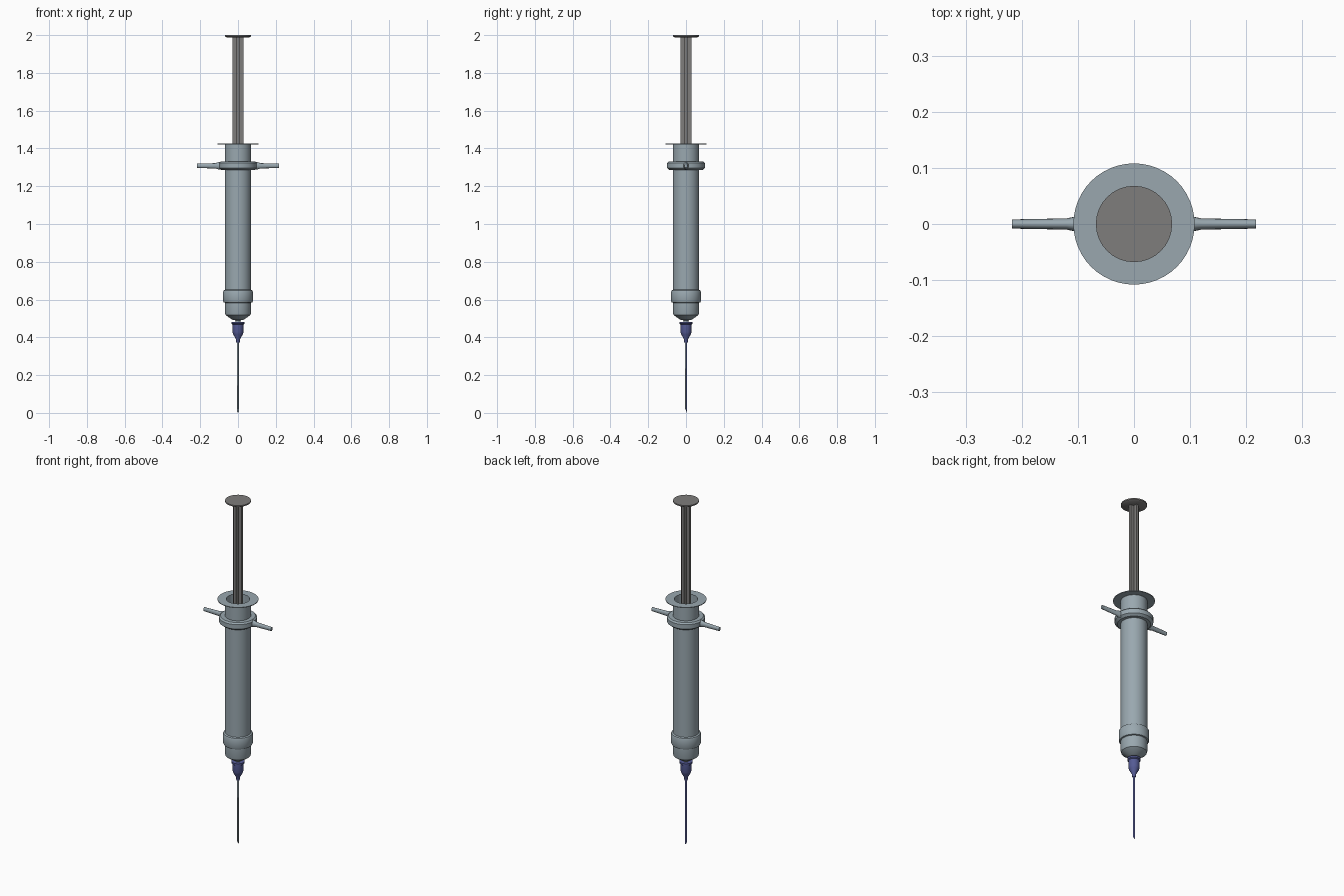
import bpy, bmesh, math
from mathutils import Matrix

cube = bpy.data.objects.get("Cube")
if cube:
    bpy.data.objects.remove(cube, do_unlink=True)


def material(name, rgb):
    m = bpy.data.materials.new(name)
    m.use_nodes = True
    m.diffuse_color = (*rgb, 1)
    m.node_tree.nodes["Principled BSDF"].inputs["Base Color"].default_value = (*rgb, 1)
    return m


GLASS = material("pale blue grey", (0.32, 0.39, 0.43))
GREY = material("plunger grey", (0.21, 0.205, 0.20))
BLUE = material("hub blue", (0.09, 0.105, 0.30))


def finish(name, bm, *mats):
    bmesh.ops.remove_doubles(bm, verts=bm.verts, dist=1e-5)
    bmesh.ops.recalc_face_normals(bm, faces=bm.faces)
    mesh = bpy.data.meshes.new(name)
    bm.to_mesh(mesh)
    bm.free()
    obj = bpy.data.objects.new(name, mesh)
    bpy.context.collection.objects.link(obj)
    for m in mats:
        mesh.materials.append(m)
    bpy.ops.object.select_all(action='DESELECT')
    obj.select_set(True)
    bpy.context.view_layer.objects.active = obj
    bpy.ops.object.shade_smooth_by_angle(angle=math.radians(32))
    return obj


def lathe(name, profile, mat, sides=40, matrix=None):
    """Spin (radius, height) points around z."""
    bm = bmesh.new()
    verts = [bm.verts.new((r, 0, z)) for r, z in profile]
    edges = [bm.edges.new(p) for p in zip(verts, verts[1:])]
    bmesh.ops.spin(bm, geom=verts + edges, cent=(0, 0, 0), axis=(0, 0, 1),
                   angle=math.tau, steps=sides, use_duplicate=False)
    if matrix:
        bmesh.ops.transform(bm, matrix=matrix, verts=bm.verts)
    return finish(name, bm, mat)


# Hollow barrel with lower collar, rounded shoulder and nozzle
lathe("barrel", [
    (0, 0.46), (0.014, 0.46), (0.014, 0.49), (0.030, 0.493), (0.066, 0.518), (0.069, 0.528),
    (0.069, 0.583), (0.076, 0.585), (0.079, 0.592), (0.079, 0.641), (0.076, 0.648),
    (0.069, 0.652), (0.069, 1.425), (0.062, 1.425), (0.062, 0.56), (0, 0.53)], GLASS)

# Thin flange around the barrel mouth
lathe("barrel_flange", [(0.062, 1.422), (0.108, 1.422), (0.108, 1.426),
                        (0.062, 1.426), (0.062, 1.422)], GLASS, 48)

# Finger grip collar, with one tapered arm on each side
lathe("grip_collar", [(0.068, 1.285), (0.086, 1.285), (0.100, 1.296), (0.100, 1.322),
                      (0.092, 1.330), (0.068, 1.330)], GLASS)
for side, label in ((1, "left"), (-1, "right")):
    turn = (Matrix.Translation((0, 0, 1.308))
            @ Matrix.Rotation(side * math.pi / 2, 4, 'Y') @ Matrix.Diagonal((1.4, 1, 1, 1)))
    lathe("grip_arm_" + label, [(0, 0.085), (0.014, 0.085), (0.0135, 0.104), (0.010, 0.120),
                                (0.0082, 0.217), (0, 0.217)], GLASS, 16, turn)

# Plunger thumb disc and stopper
lathe("plunger_disc", [(0, 1.986), (0.060, 1.988), (0.068, 1.993), (0.068, 2.0), (0, 2.0)],
      GREY, 32)
lathe("plunger_stopper", [(0, 0.56), (0.061, 0.59), (0.061, 0.66), (0, 0.66)], GREY)

# Plunger rod with a cross-shaped section
bm = bmesh.new()
a, t = 0.028, 0.008
quarter = [(a, -t), (a, t), (t, t)]
ring = []
for k in range(4):
    c, s = round(math.cos(k * math.pi / 2)), round(math.sin(k * math.pi / 2))
    ring += [bm.verts.new((c * x - s * y, s * x + c * y, 0.65)) for x, y in quarter]
face = bm.faces.new(ring)
top = bmesh.ops.extrude_face_region(bm, geom=[face])["geom"]
bmesh.ops.translate(bm, vec=(0, 0, 1.339),
                    verts=[v for v in top if isinstance(v, bmesh.types.BMVert)])
finish("plunger_rod", bm, GREY)

# Needle hub
lathe("needle_hub", [
    (0, 0.482), (0.035, 0.482), (0.035, 0.472), (0.029, 0.468), (0.029, 0.428), (0.025, 0.415),
    (0.012, 0.392), (0.009, 0.372), (0, 0.372)], BLUE, 32)

# Needle with slanted tip, pale on its front side
bm = bmesh.new()
bmesh.ops.create_cone(bm, cap_ends=True, segments=12, radius1=0.0055, radius2=0.0055,
                      depth=0.4, matrix=Matrix.Translation((0, 0, 0.2)))
for v in bm.verts:
    if v.co.z < 0.1:
        v.co.z = (0.0055 - v.co.y) / 0.011 * 0.024
bm.normal_update()
for f in bm.faces:
    f.material_index = 0 if f.normal.y < -0.1 else 1
finish("needle", bm, GLASS, BLUE)
